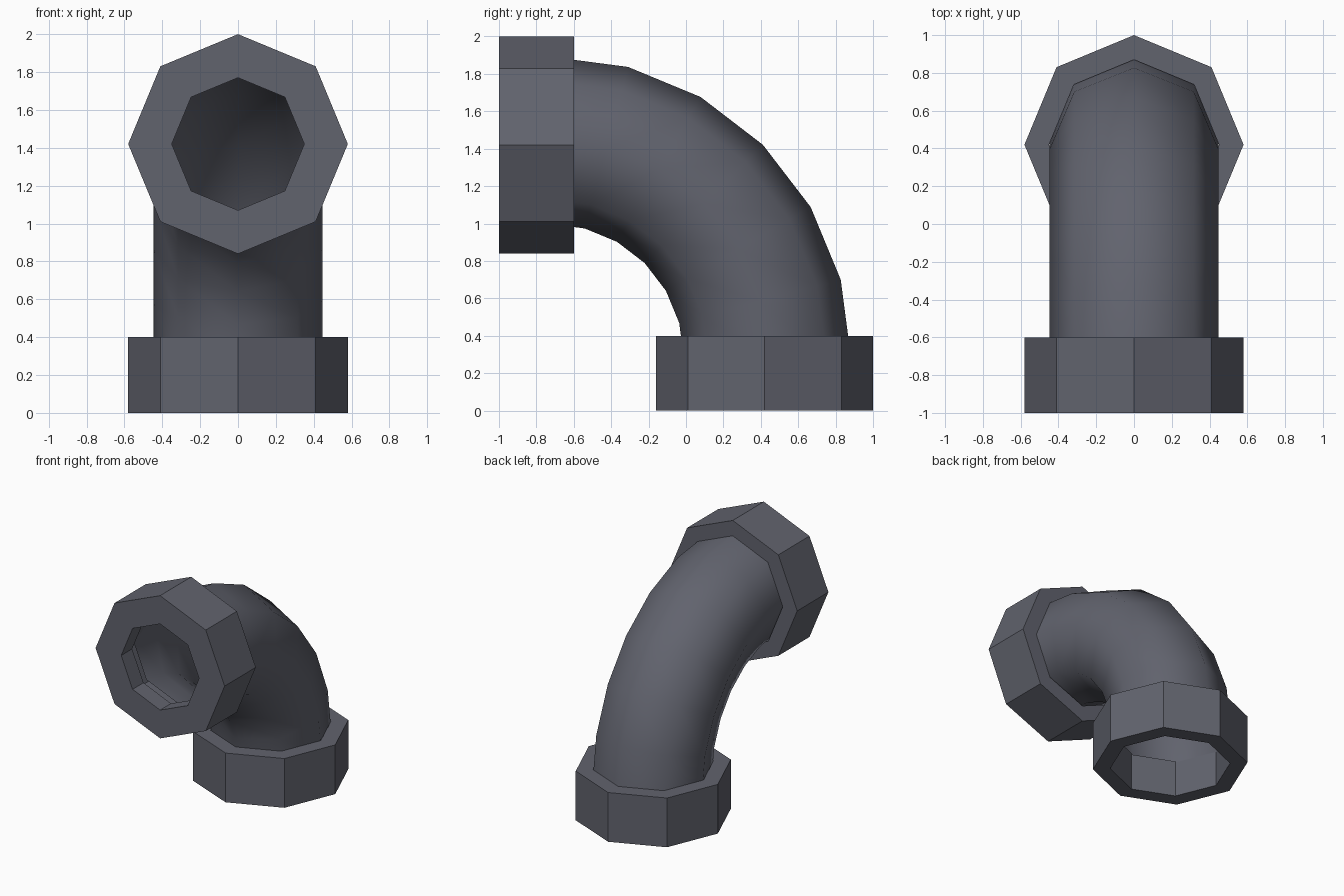
import bpy, bmesh, math
from mathutils import Vector

if "Cube" in bpy.data.objects:
    bpy.data.objects.remove(bpy.data.objects["Cube"])

SIDES = 8
grey = bpy.data.materials.new("slate grey")
grey.diffuse_color = (0.12, 0.125, 0.155, 1)
grey.use_nodes = True
grey.node_tree.nodes["Principled BSDF"].inputs["Base Color"].default_value = grey.diffuse_color


def loft(name, rings, closed=False, smooth=False):
    """Bridge a list of equal-sized vertex rings into one mesh object."""
    bm = bmesh.new()
    vs = [[bm.verts.new(p) for p in ring] for ring in rings]
    pairs = list(zip(vs, vs[1:])) + ([(vs[-1], vs[0])] if closed else [])
    for a, b in pairs:
        for i in range(SIDES):
            j = (i + 1) % SIDES
            bm.faces.new((a[i], a[j], b[j], b[i])).smooth = smooth
    bmesh.ops.recalc_face_normals(bm, faces=bm.faces)
    mesh = bpy.data.meshes.new(name)
    bm.to_mesh(mesh)
    bm.free()
    mesh.materials.append(grey)
    obj = bpy.data.objects.new(name, mesh)
    bpy.context.collection.objects.link(obj)
    return obj


def ring(centre, radial, radius):
    """Octagon spanned by the x axis and a radial direction."""
    out = []
    for i in range(SIDES):
        a = 2 * math.pi * i / SIDES
        out.append(centre + radius * (math.cos(a) * radial + math.sin(a) * Vector((1, 0, 0))))
    return out


def collar(name, start, axis, radial, profile):
    """Octagonal collar from a closed (depth, radius) profile."""
    loft(name, [ring(start + axis * d, radial, r) for d, r in profile], closed=True)


Y, Z = Vector((0, 1, 0)), Vector((0, 0, 1))
OUT, BORE, LIP, LEN = 0.58, 0.45, 0.35, 0.4

# Bottom collar: plain socket
collar("bottom_collar", Vector((0, 0.42, 0)), Z, Y,
       [(0, OUT), (LEN, OUT), (LEN, BORE), (0, BORE)])

# Front collar: socket with a narrower lip at the mouth
collar("front_collar", Vector((0, -1, 1.42)), Y, Z,
       [(0, OUT), (LEN, OUT), (LEN, BORE), (0.14, BORE), (0.14, LIP), (0, LIP)])

# Curved pipe: quarter bend in six steps, open at both ends
pivot, bend, pipe_r = Vector((0, -0.726, 0.284)), 1.161, 0.447
rings = []
for k in range(7):
    t = math.radians(15 * k)
    d = Y * math.cos(t) + Z * math.sin(t)
    rings.append(ring(pivot + d * bend, d, pipe_r))
loft("elbow_pipe", rings, smooth=True)
